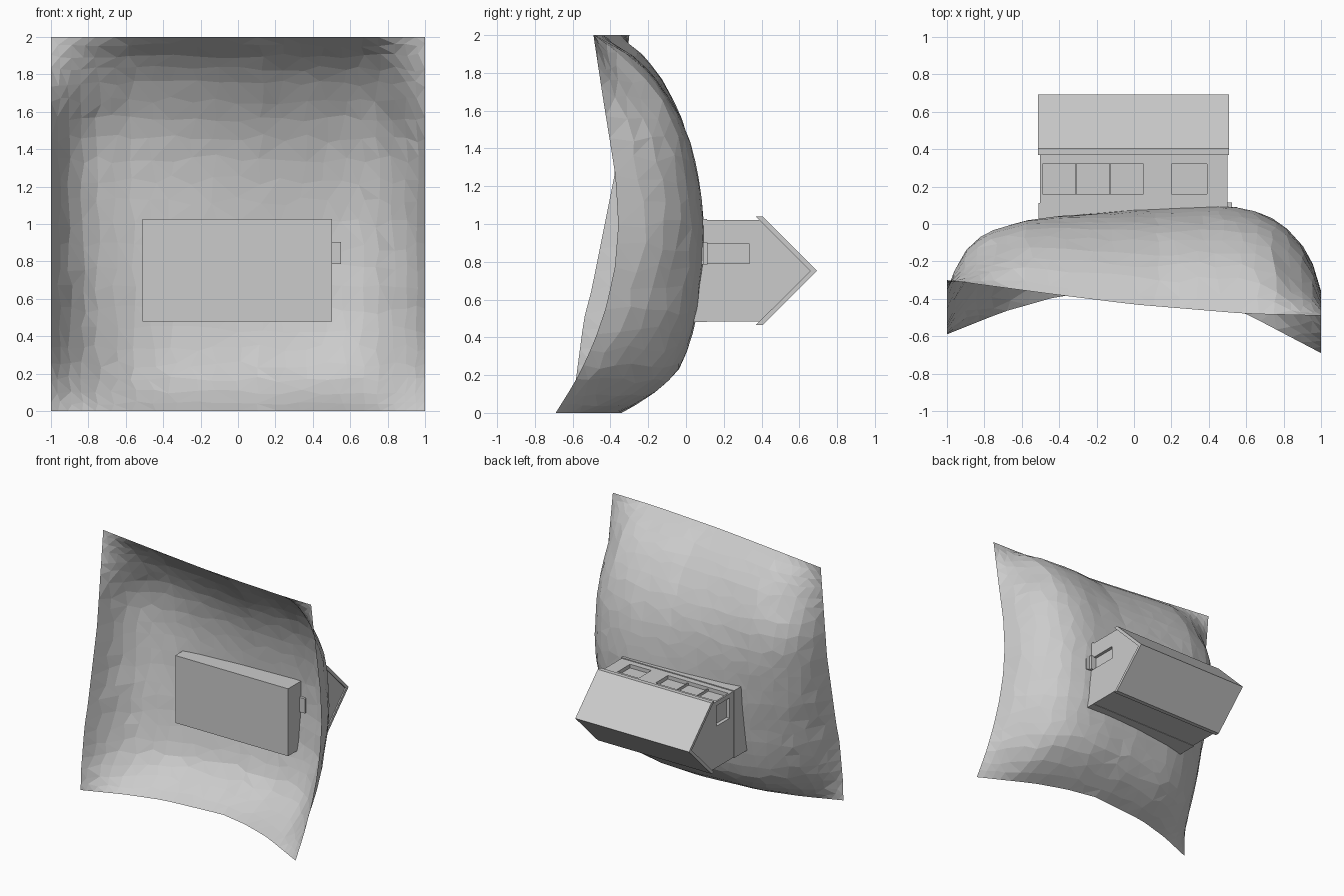
import bpy, bmesh, random

if "Cube" in bpy.data.objects:
    bpy.data.objects.remove(bpy.data.objects["Cube"])

random.seed(4)


def lerp_table(table, t):
    """Piecewise linear lookup in a short profile."""
    for (a, fa), (b, fb) in zip(table, table[1:]):
        if t <= b:
            return fa + (fb - fa) * (t - a) / (b - a)
    return table[-1][1]


def make_object(name, bm):
    bmesh.ops.recalc_face_normals(bm, faces=bm.faces)
    mesh = bpy.data.meshes.new(name)
    bm.to_mesh(mesh)
    bm.free()
    obj = bpy.data.objects.new(name, mesh)
    bpy.context.collection.objects.link(obj)
    return obj


def box(name, x, y, z):
    bm = bmesh.new()
    bmesh.ops.create_cube(bm, size=1)
    for v in bm.verts:
        for i, (lo, hi) in enumerate((x, y, z)):
            v.co[i] = lo if v.co[i] < 0 else hi
    return make_object(name, bm)


def extrude_x(name, profile, x0, x1):
    """Extrude a (y, z) profile along x."""
    bm = bmesh.new()
    face = bm.faces.new([bm.verts.new((x0, y, z)) for y, z in profile])
    out = bmesh.ops.extrude_face_region(bm, geom=[face])
    for v in out["geom"]:
        if isinstance(v, bmesh.types.BMVert):
            v.co.x = x1
    return make_object(name, bm)


# Hill: four border curves plus two crossing ridge profiles
LEFT = [(0, -.59), (.16, -.585), (.5, -.54), (.65, -.5), (1.25, -.38), (2, -.3)]
RIGHT = [(0, -.69), (.16, -.59), (.3, -.52), (.5, -.44), (.75, -.38), (1, -.36),
         (1.25, -.375), (1.6, -.43), (2, -.49)]
BOTTOM = [(-1, -.59), (-.7, -.47), (-.4, -.385), (.1, -.34), (.35, -.39), (.6, -.48), (1, -.69)]
TOP = [(-1, -.3), (-.4, -.38), (0, -.43), (.6, -.48), (1, -.49)]
RIDGE_X = [(-1, -.45), (-.95, -.3), (-.9, -.21), (-.8, -.1), (-.6, -.01), (-.4, .035), (0, .075),
           (.3, .09), (.5, .095), (.6, .08), (.7, .05), (.8, -.01), (.9, -.12), (.95, -.2), (1, -.366)]
RIDGE_Z = [(0, -.38), (.03, -.3), (.1, -.17), (.2, -.05), (.3, 0), (.5, .06), (.8, .09), (1, .09),
           (1.2, .07), (1.4, .03), (1.6, -.05), (1.8, -.18), (1.9, -.29), (2, -.455)]


def border_patch(x, z):
    u, v = (x + 1) / 2, z / 2
    sides = (1 - u) * lerp_table(LEFT, z) + u * lerp_table(RIGHT, z)
    ends = (1 - v) * lerp_table(BOTTOM, x) + v * lerp_table(TOP, x)
    corners = (1 - v) * (-.59 * (1 - u) - .69 * u) + v * (-.3 * (1 - u) - .49 * u)
    return sides + ends - corners


PEAK = .09 - border_patch(.3, .9)


def hill_height(x, z):
    a = (lerp_table(RIDGE_X, x) - border_patch(x, .9)) / PEAK
    b = (lerp_table(RIDGE_Z, z) - border_patch(.3, z)) / PEAK
    soften = 1 + 9 * max(0, 1 - a) * max(0, 1 - b)      # rounder towards the corners
    return border_patch(x, z) + PEAK * a * b / soften


N = 22
bm = bmesh.new()
rows = []
for j in range(N + 1):
    row = []
    for i in range(N + 1):
        u, v = 2 * i / N - 1, 2 * j / N - 1
        if 0 < i < N:
            u += random.uniform(-.02, .02)
        if 0 < j < N:
            v += random.uniform(-.02, .02)
        x, z = u * (1.3 - .3 * u * u), 1 + v * (1.3 - .3 * v * v)
        row.append(bm.verts.new((x, hill_height(x, z), z)))
    rows.append(row)
for j in range(N):
    for i in range(N):
        bm.faces.new((rows[j][i], rows[j + 1][i], rows[j + 1][i + 1], rows[j][i + 1]))
bmesh.ops.triangulate(bm, faces=bm.faces, quad_method='SHORT_EDGE')
make_object("hill", bm)

# House body with gable ends, pointing to +y
walls = extrude_x("house_walls", [(.1, .483), (.39, .483), (.66, .752), (.39, 1.02), (.1, 1.02)], -.503, .5)
box("plinth", (-.51, .503), (-.076, .112), (.48, 1.027))
extrude_x("roof", [(.37, .465), (.405, .465), (.693, .752), (.405, 1.04), (.37, 1.04), (.658, .752)],
          -.512, .509)

# Window and door recesses
openings = [
    ("long_window_cutter", (-.49, .05), (.16, .32), (.99, 1.1)),
    ("small_window_cutter", (.2, .39), (.16, .32), (.99, 1.1)),
    ("end_window_cutter", (-.6, -.475), (.16, .33), (.82, .985)),
    ("door_cutter", (.475, .6), (.113, .335), (.79, .895)),
]
for name, x, y, z in openings:
    cutter = box(name, x, y, z)
    cutter.hide_render = True
    cutter.display_type = 'WIRE'
    mod = walls.modifiers.new(name, 'BOOLEAN')
    mod.operation = 'DIFFERENCE'
    mod.solver = 'EXACT'
    mod.object = cutter

# Bars in the long window
for k in (1, 2):
    cx = -.49 + .18 * k
    box(f"window_bar_{k}", (cx - .004, cx + .004), (.16, .32), (.985, 1.008))

# Door steps
box("upper_door_step", (.49, .525), (.08, .115), (.785, .903))
box("lower_door_step", (.49, .552), (.068, .092), (.785, .903))
